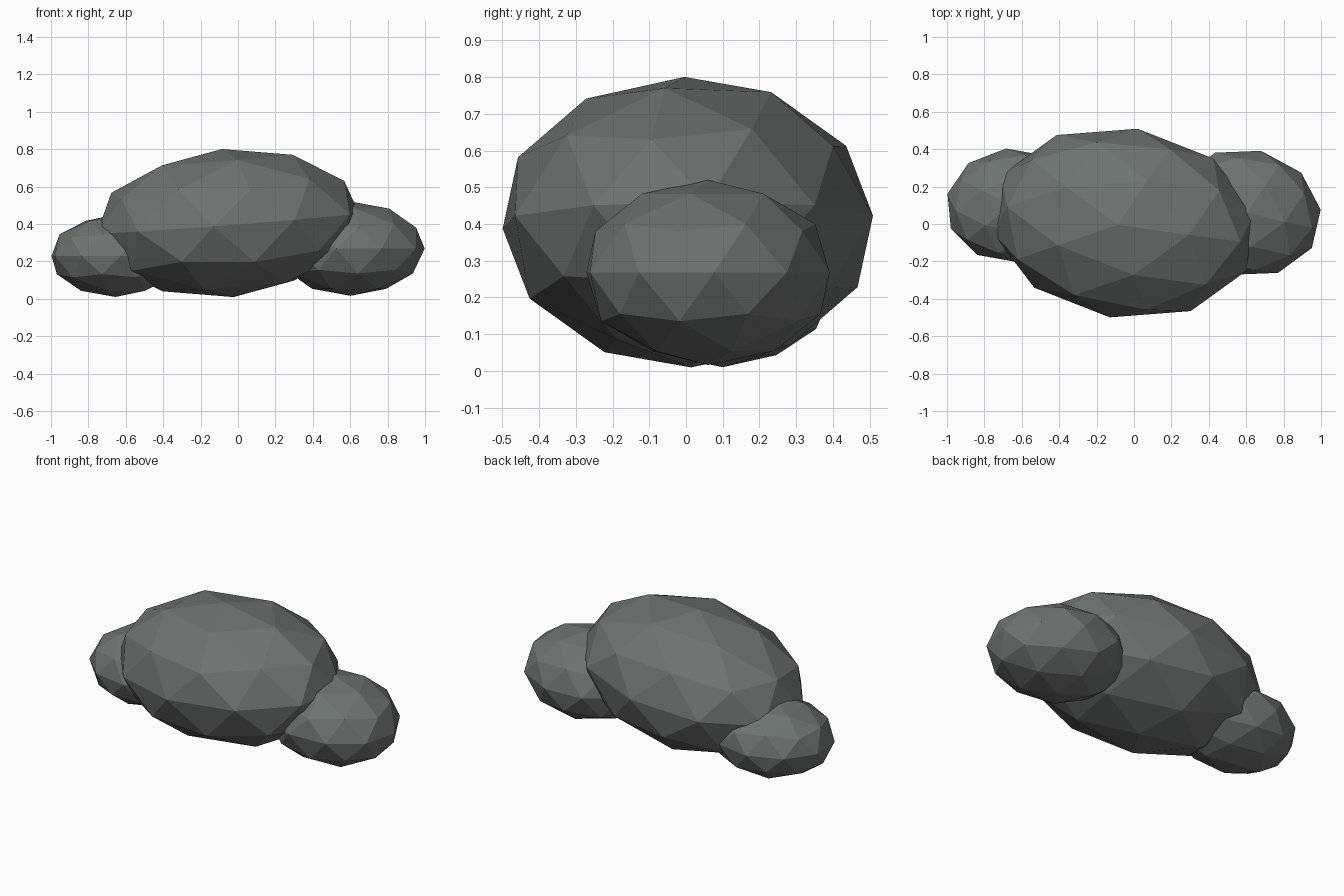
import bpy
import math

if "Cube" in bpy.data.objects:
    bpy.data.objects.remove(bpy.data.objects["Cube"])

# Single stone colour
stone = bpy.data.materials.new("grey_green_stone")
stone.diffuse_color = (0.15, 0.175, 0.16, 1.0)
stone.use_nodes = True
stone.node_tree.nodes["Principled BSDF"].inputs["Base Color"].default_value = stone.diffuse_color


def boulder(name, centre, radii, turn):
    """Faceted, stretched icosphere; turn is in degrees about x, y and z."""
    bpy.ops.mesh.primitive_ico_sphere_add(
        subdivisions=2, radius=1.0, location=centre,
        rotation=[math.radians(a) for a in turn])
    rock = bpy.context.object
    rock.name = name
    rock.scale = radii
    rock.data.materials.append(stone)
    bpy.ops.object.shade_flat()
    return rock


# Large middle boulder with a smaller one resting at each end
boulder("main_boulder", (-0.055, 0.005, 0.405), (0.722, 0.51, 0.397), (2, -4.3, -8.5))
boulder("right_boulder", (0.602, 0.06, 0.268), (0.402, 0.34, 0.252), (0, 0, -13))
boulder("left_boulder", (-0.655, 0.1, 0.23), (0.352, 0.305, 0.22), (0, 0, 5.5))
